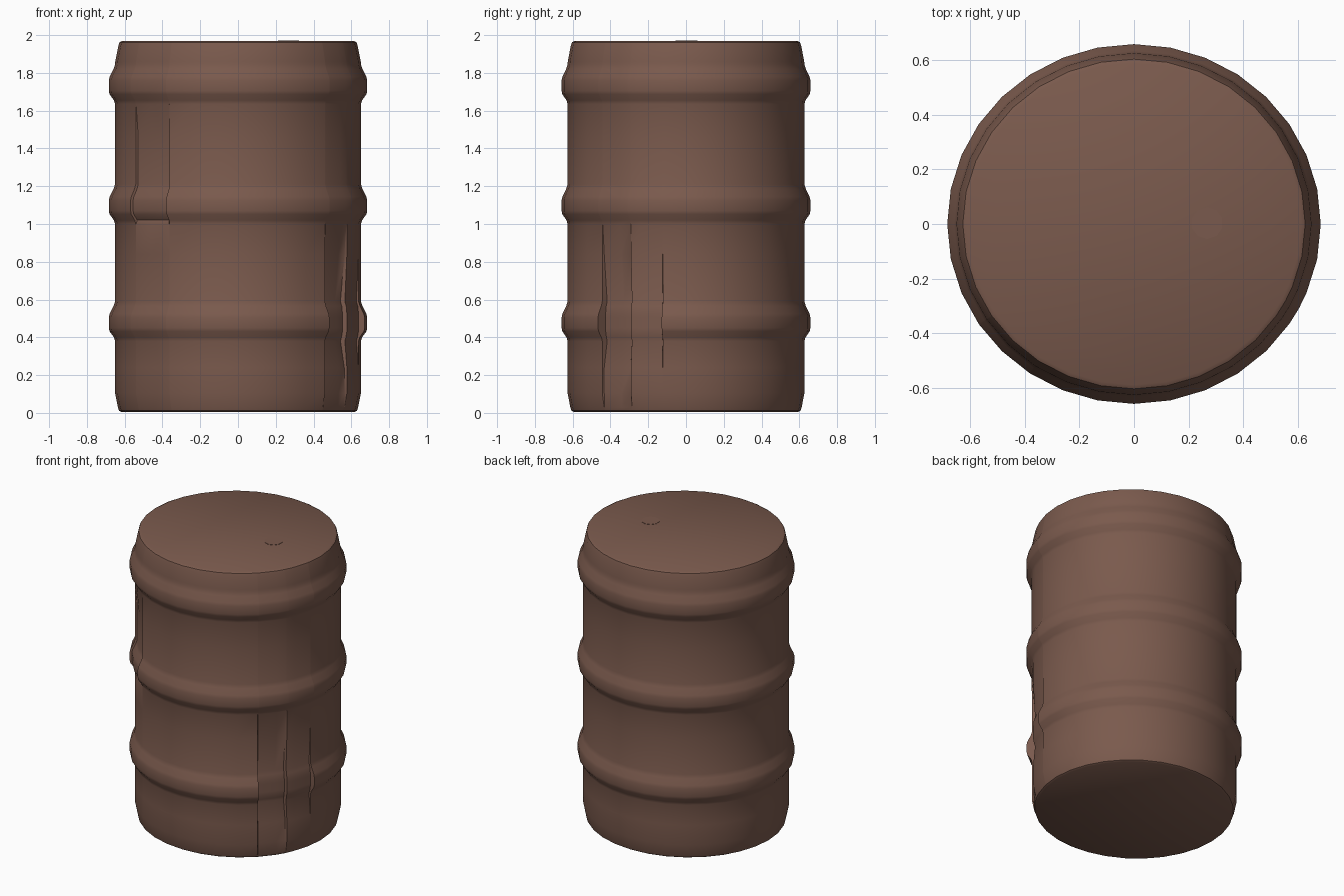
import bpy, bmesh
from math import sin, cos, radians, degrees

cube = bpy.data.objects.get("Cube")
if cube:
    bpy.data.objects.remove(cube)

brown = bpy.data.materials.new("brown plastic")
brown.use_nodes = True
COLOR = (0.195, 0.102, 0.074, 1)
brown.diffuse_color = COLOR
brown.node_tree.nodes["Principled BSDF"].inputs["Base Color"].default_value = COLOR

BODY, RIB, SQUASH = 0.651, 0.684, 0.963   # x radii, and y scale


def add_object(name, bm):
    mesh = bpy.data.meshes.new(name)
    bm.to_mesh(mesh)
    bm.free()
    obj = bpy.data.objects.new(name, mesh)
    bpy.context.collection.objects.link(obj)
    mesh.materials.append(brown)
    bpy.ops.object.select_all(action='DESELECT')
    obj.select_set(True)
    bpy.context.view_layer.objects.active = obj
    bpy.ops.object.shade_smooth_by_angle(angle=radians(40))
    return obj


# Profile from bottom to top: base, three rolled ribs, tapered shoulder
profile = [(0.618, 0.005), (0.63, 0.012), (0.636, 0.03), (BODY, 0.105), (BODY, 0.24)]
for z in (0.48, 1.1, 1.735):
    profile += [(BODY, z - 0.1), (BODY + 0.006, z - 0.08), (RIB - 0.004, z - 0.048),
                (RIB, z - 0.03), (RIB, z + 0.025), (RIB - 0.005, z + 0.045),
                (BODY + 0.008, z + 0.085), (BODY, z + 0.11)]
    if z < 1.7:
        profile.append((BODY, z + 0.36))
profile += [(BODY - 0.001, 1.86), (0.633, 1.945), (0.627, 1.962), (0.612, 1.97)]


def dented(r, z, a):
    """Radius after the side has been knocked in."""
    if -45 < a < -11.25:                       # crushed piece of the lowest rib
        if 0.37 < z < 0.6:
            r = min(r, BODY + 0.012) - (0.035 if a < -28 else 0.012)
        elif a < -28 and 0.1 < z < 0.9:
            r -= 0.012
    if -146.25 < a < -123.75 and 1.0 < z < 1.6:  # shallow dent by the middle rib
        r -= 0.014
    return r


# Columns: even sides plus tight pairs where the dents have hard edges
angles = [-180 + 11.25 * i for i in range(32)]
angles += [-146, -124, -44.7, -28.3, -27.7, -11.5]
angles.sort()

bm = bmesh.new()
rings = []
for r, z in profile:
    ring = []
    for a in angles:
        q = dented(r, z, a)
        ring.append(bm.verts.new((q * cos(radians(a)), q * SQUASH * sin(radians(a)), z)))
    rings.append(ring)
n = len(angles)
for low, high in zip(rings, rings[1:]):
    for i in range(n):
        j = (i + 1) % n
        bm.faces.new((low[i], low[j], high[j], high[i]))
bm.faces.new(rings[0][::-1])
bm.faces.new(rings[-1])
add_object("barrel_body", bm)

# Flush filler plug in the lid
bm = bmesh.new()
bmesh.ops.create_cone(bm, cap_ends=True, segments=10, radius1=0.058, radius2=0.058, depth=0.006)
bmesh.ops.translate(bm, vec=(0.268, 0.003, 1.969), verts=bm.verts)
add_object("filler_plug", bm)
